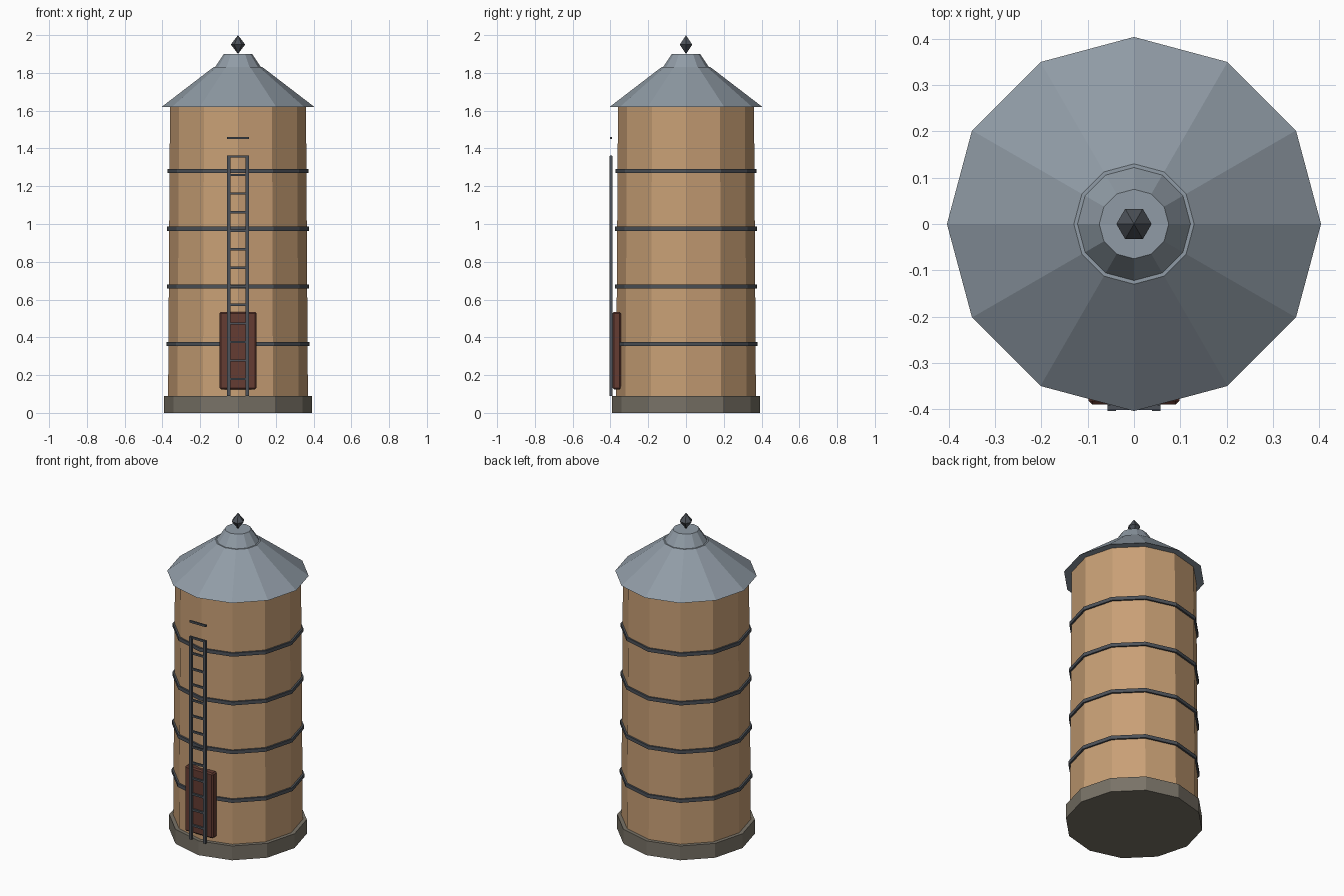
import bpy
import bmesh
from math import cos, sin, tau
from mathutils import Matrix, Vector

if "Cube" in bpy.data.objects:
    bpy.data.objects.remove(bpy.data.objects["Cube"], do_unlink=True)


def material(name, r, g, b):
    m = bpy.data.materials.new(name)
    m.use_nodes = True
    m.diffuse_color = (r, g, b, 1)
    m.node_tree.nodes["Principled BSDF"].inputs["Base Color"].default_value = (r, g, b, 1)
    return m


wood = material("pale wood", 0.58, 0.35, 0.18)
metal = material("roof metal", 0.28, 0.33, 0.38)
iron = material("dark iron", 0.075, 0.085, 0.1)
door_paint = material("red brown door", 0.13, 0.045, 0.032)
stone = material("grey stone", 0.19, 0.17, 0.135)


def finish(name, bm, mat):
    bmesh.ops.recalc_face_normals(bm, faces=bm.faces)
    mesh = bpy.data.meshes.new(name)
    bm.to_mesh(mesh)
    bm.free()
    mesh.materials.append(mat)
    ob = bpy.data.objects.new(name, mesh)
    bpy.context.collection.objects.link(ob)
    return ob


def turned(name, profile, mat, sides=12, ring=False):
    """Faceted solid from (radius, z) pairs; ring joins the last pair to the first."""
    bm = bmesh.new()
    loops = [[bm.verts.new((r * cos(tau * i / sides), r * sin(tau * i / sides), z))
              for i in range(sides)] for r, z in profile]
    pairs = list(zip(loops, loops[1:]))
    if ring:
        pairs.append((loops[-1], loops[0]))
    else:
        bm.faces.new(loops[0])
        bm.faces.new(loops[-1])
    for a, b in pairs:
        for i in range(sides):
            j = (i + 1) % sides
            bm.faces.new((a[i], a[j], b[j], b[i]))
    bmesh.ops.remove_doubles(bm, verts=bm.verts, dist=0.0005)
    return finish(name, bm, mat)


def box(name, low, high, mat):
    low, high = Vector(low), Vector(high)
    bm = bmesh.new()
    bmesh.ops.create_cube(bm, size=1, matrix=Matrix.Translation((low + high) / 2)
                          @ Matrix.Diagonal((*(high - low), 1)))
    return finish(name, bm, mat)


# Tower
turned("foundation", [(0.393, 0), (0.393, 0.09)], stone)
turned("tower_wall", [(0.37, 0.09), (0.36, 1.63)], wood)

# Hoops around the wall, slightly narrower toward the top
for i in range(4):
    z = 0.365 + i * 0.305
    outer = 0.379 - i * 0.002
    turned(f"hoop_{i + 1}", [(outer - 0.02, z - 0.011), (outer, z - 0.011),
                             (outer, z + 0.011), (outer - 0.02, z + 0.011)], iron, ring=True)

# Roof
turned("roof", [(0.404, 1.62), (0.13, 1.83)], metal)
turned("roof_cap", [(0.122, 1.83), (0.075, 1.9)], metal)
turned("finial", [(0, 1.9), (0.038, 1.95), (0, 2.0)], iron, sides=6)

# Door
door = box("door", (-0.098, -0.39, 0.125), (0.098, -0.345, 0.535), door_paint)
bevel = door.modifiers.new("edge", "BEVEL")
bevel.width = 0.008
bevel.segments = 1

# Ladder, with one rung above the rails
for side, x in (("right", -0.048), ("left", 0.048)):
    box(f"ladder_rail_{side}", (x - 0.009, -0.404, 0.09), (x + 0.009, -0.389, 1.36), iron)
for i in range(14):
    z = 0.179 + i * 0.0982
    box(f"ladder_rung_{i + 1}", (-0.057, -0.402, z - 0.006), (0.057, -0.391, z + 0.006), iron)
